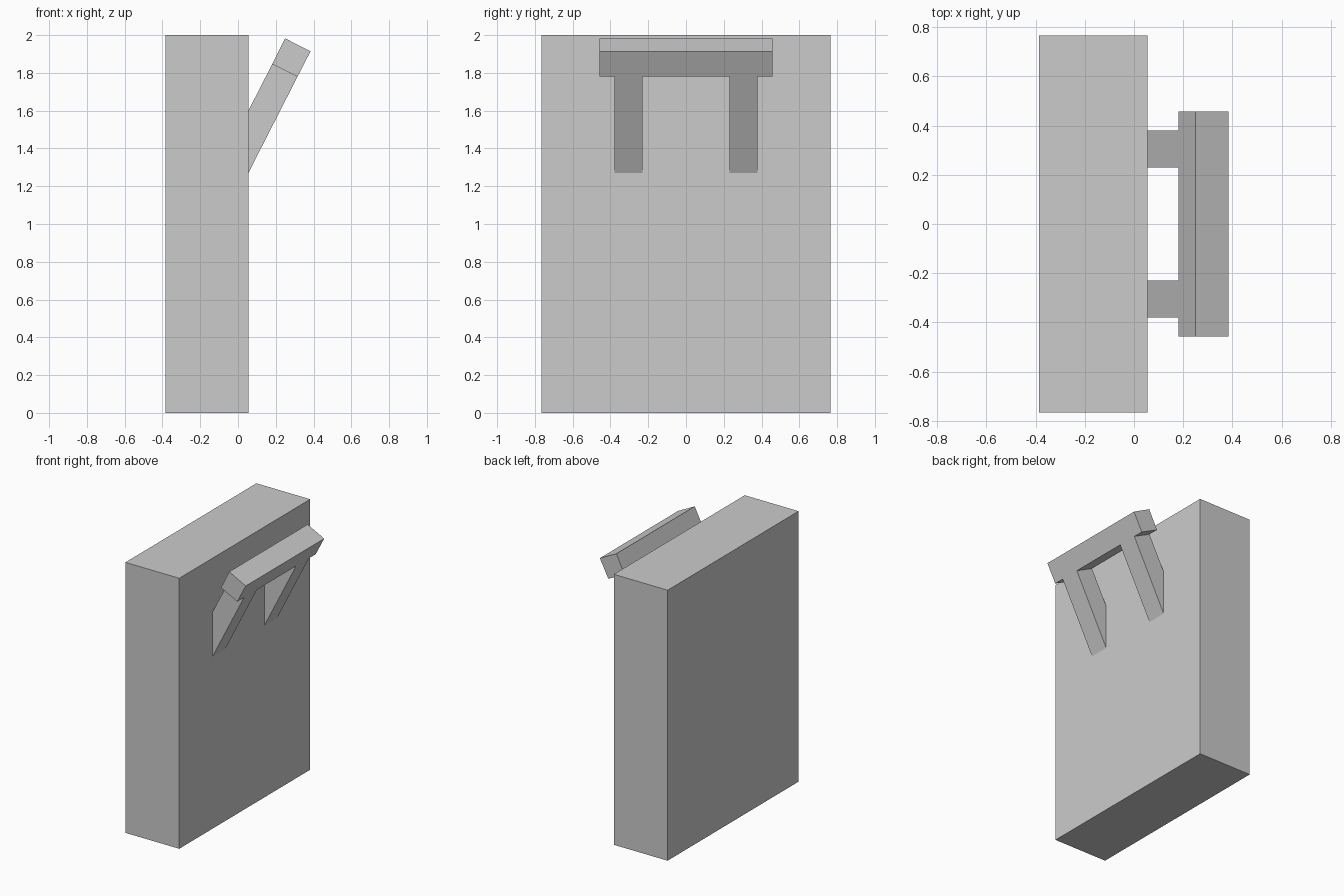
import bpy
import bmesh

if "Cube" in bpy.data.objects:
    bpy.data.objects.remove(bpy.data.objects["Cube"])


def prism(name, profile, y0, y1):
    """Extrude an x-z profile from y0 to y1."""
    bm = bmesh.new()
    face = bm.faces.new([bm.verts.new((x, y0, z)) for x, z in profile])
    ext = bmesh.ops.extrude_face_region(bm, geom=[face])
    verts = [v for v in ext["geom"] if isinstance(v, bmesh.types.BMVert)]
    bmesh.ops.translate(bm, verts=verts, vec=(0, y1 - y0, 0))
    bmesh.ops.recalc_face_normals(bm, faces=bm.faces)
    mesh = bpy.data.meshes.new(name)
    bm.to_mesh(mesh)
    bm.free()
    obj = bpy.data.objects.new(name, mesh)
    bpy.context.collection.objects.link(obj)
    return obj


# Upright slab
prism("body", [(-0.385, 0), (0.055, 0), (0.055, 2), (-0.385, 2)], -0.765, 0.765)

# Two slanted arms, rooted slightly inside the slab
arm = [(0.035, 1.231), (0.315, 1.78), (0.181, 1.846), (0.035, 1.561)]
for side, y in (("left", -0.304), ("right", 0.304)):
    prism(side + "_arm", arm, y - 0.075, y + 0.075)

# Crossbar joining the arm tips
prism("crossbar", [(0.315, 1.78), (0.384, 1.914), (0.249, 1.983), (0.181, 1.846)],
      -0.458, 0.458)
